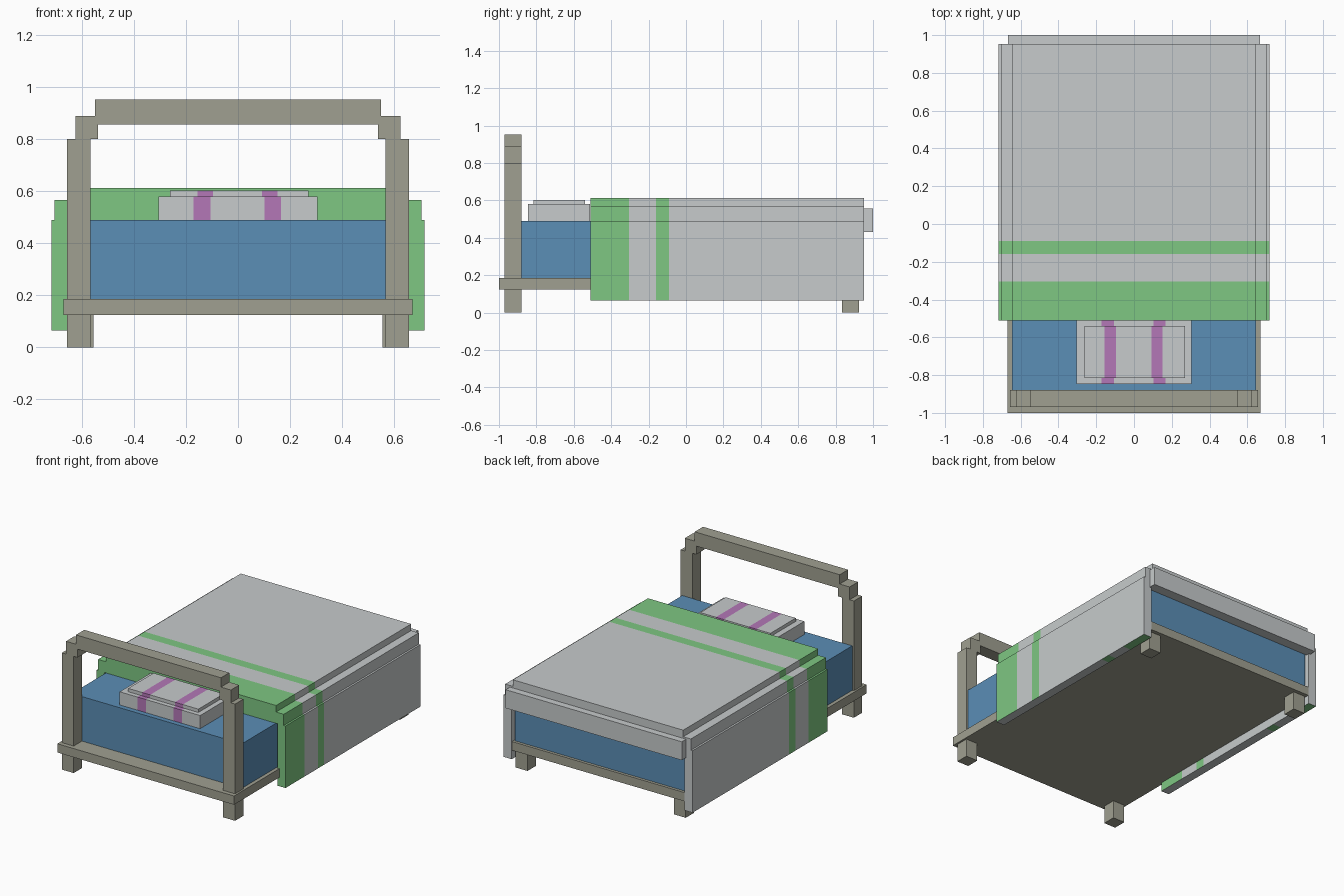
import bpy
import bmesh
from mathutils import Vector

cube = bpy.data.objects.get("Cube")
if cube:
    bpy.data.objects.remove(cube, do_unlink=True)


def material(name, rgb):
    """Make a flat material from 0-255 sRGB values."""
    lin = [((c / 255 + 0.055) / 1.055) ** 2.4 for c in rgb] + [1.0]
    m = bpy.data.materials.new(name)
    m.use_nodes = True
    m.diffuse_color = lin
    bsdf = m.node_tree.nodes["Principled BSDF"]
    bsdf.inputs["Base Color"].default_value = lin
    bsdf.inputs["Roughness"].default_value = 0.9
    return m


WOOD = material("weathered_wood", (160, 160, 145))
BLUE = material("blue_mattress", (91, 142, 182))
GREY = material("pale_grey_cloth", (199, 203, 204))
GREEN = material("green_trim", (126, 199, 130))
PURPLE = material("purple_trim", (179, 119, 183))


def box(name, x, y, z, mats, axis=0, bands=(), flip_bottom=False):
    """Box from (min, max) ranges; bands along an axis take the second material."""
    bm = bmesh.new()
    bmesh.ops.create_cube(bm, size=1)
    for v in bm.verts:
        v.co = Vector([r[0] if c < 0 else r[1] for c, r in zip(v.co, (x, y, z))])
    lo, hi = (x, y, z)[axis]
    normal = Vector((axis == 0, axis == 1, axis == 2))
    flipped = [(lo + hi - b, lo + hi - a) for a, b in bands] if flip_bottom else []
    # cut the surface at every band edge
    for edge in {e for band in list(bands) + flipped for e in band}:
        if lo < edge < hi:
            geom = bm.verts[:] + bm.edges[:] + bm.faces[:]
            bmesh.ops.bisect_plane(bm, geom=geom, plane_co=normal * edge, plane_no=normal)
    bm.normal_update()
    # colour the faces lying within a band
    for f in bm.faces:
        use = flipped if flip_bottom and f.normal.z < -0.5 else bands
        c = f.calc_center_median()[axis]
        f.material_index = int(any(a <= c <= b for a, b in use))
    mesh = bpy.data.meshes.new(name)
    bm.to_mesh(mesh)
    bm.free()
    for m in mats:
        mesh.materials.append(m)
    obj = bpy.data.objects.new(name, mesh)
    bpy.context.collection.objects.link(obj)
    return obj


def pair(name, x, y, z, mats, **kw):
    """The same box on both sides of the bed."""
    box("left_" + name, x, y, z, mats, **kw)
    box("right_" + name, (-x[1], -x[0]), y, z, mats, **kw)


# Wooden frame and legs
HEAD_Y = (-0.97, -0.88)
box("bed_base", (-0.67, 0.67), (-1.0, 0.95), (0.125, 0.185), [WOOD])
pair("back_leg", (0.555, 0.645), (0.833, 0.924), (0, 0.125), [WOOD])
pair("front_leg", (0.567, 0.657), HEAD_Y, (0, 0.125), [WOOD])

# Headboard: posts, stepped corners and top rail
pair("head_post", (0.567, 0.657), HEAD_Y, (0.185, 0.80), [WOOD])
pair("head_corner", (0.538, 0.625), HEAD_Y, (0.80, 0.888), [WOOD])
box("head_rail", (-0.55, 0.55), HEAD_Y, (0.857, 0.952), [WOOD])

# Mattress
box("mattress", (-0.645, 0.645), (-0.88, 0.93), (0.185, 0.49), [BLUE])

# Pillow in two layers with a pair of stripes
box("pillow", (-0.305, 0.305), (-0.846, -0.512), (0.49, 0.58), [GREY, PURPLE],
    bands=[(-0.171, -0.106), (0.102, 0.166)])
box("pillow_top", (-0.262, 0.27), (-0.815, -0.54), (0.58, 0.603), [GREY, PURPLE],
    bands=[(-0.156, -0.096), (0.092, 0.152)])

# Blanket: stacked slabs, hanging sides and a foot flap
blanket = dict(axis=1, bands=[(-0.511, -0.305), (-0.16, -0.09)], flip_bottom=True)
BLANKET_Y = (-0.51, 0.953)
box("blanket_top", (-0.646, 0.646), BLANKET_Y, (0.567, 0.612), [GREY, GREEN], **blanket)
box("blanket_shoulder", (-0.704, 0.704), BLANKET_Y, (0.49, 0.567), [GREY, GREEN], **blanket)
pair("blanket_side", (0.655, 0.717), BLANKET_Y, (0.065, 0.49), [GREY, GREEN], **blanket)
box("blanket_foot_flap", (-0.668, 0.668), (0.93, 1.0), (0.43, 0.556), [GREY])
